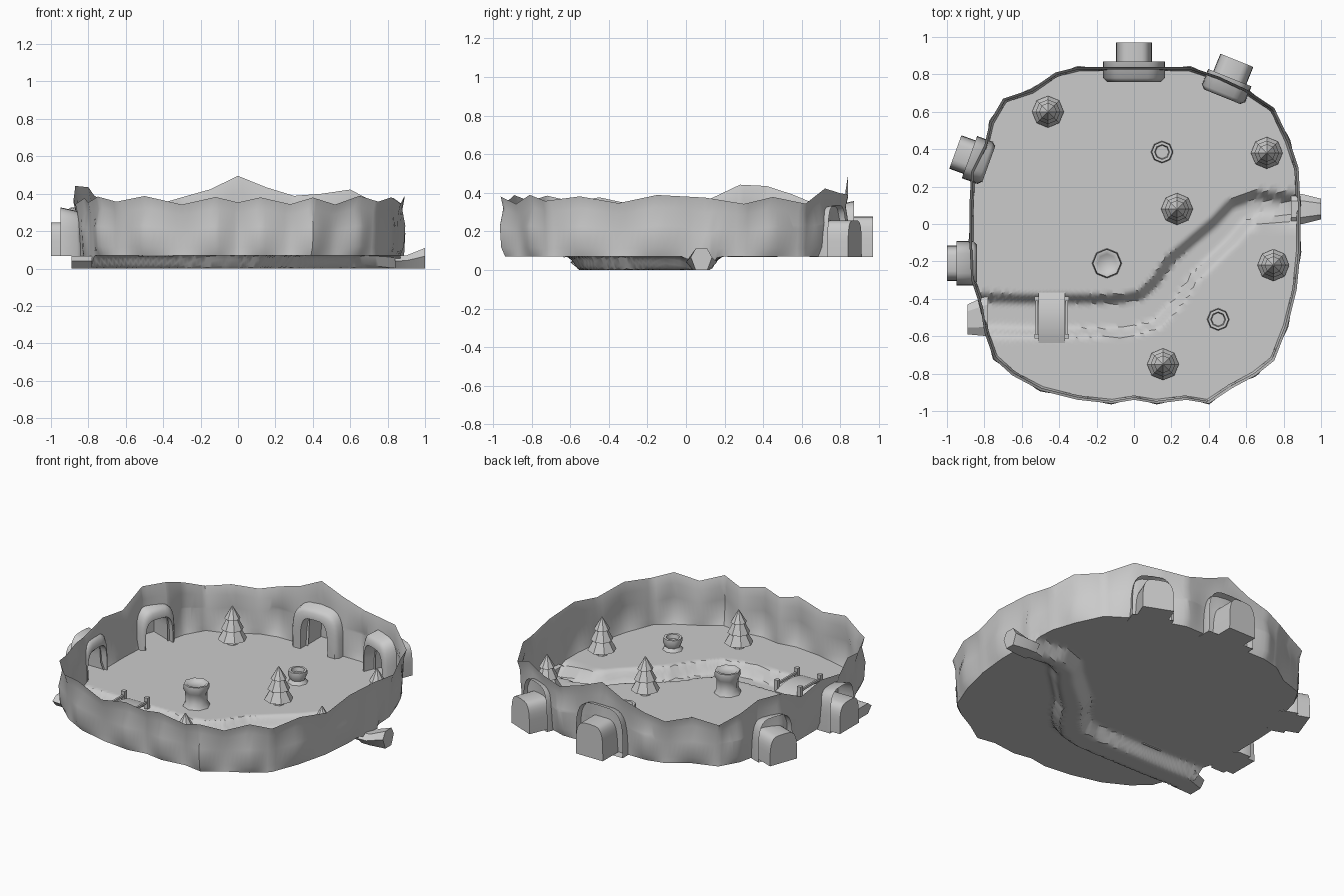
import bpy, bmesh, math, random
from mathutils import Vector
from mathutils.geometry import intersect_point_line

if "Cube" in bpy.data.objects:
    bpy.data.objects.remove(bpy.data.objects["Cube"])

random.seed(4)
FLOOR = 0.07
CENTRE = Vector((0, -0.05))

grey = bpy.data.materials.new("stone_grey")
grey.use_nodes = True
colour = (0.6, 0.6, 0.6, 1)
grey.diffuse_color = colour
for node in grey.node_tree.nodes:
    if node.type == 'BSDF_PRINCIPLED':
        node.inputs["Base Color"].default_value = colour
        node.inputs["Roughness"].default_value = 0.8


def finish(name, bm, angle=35, recalc=True):
    """Turn a bmesh into a shaded object."""
    if recalc:
        bmesh.ops.recalc_face_normals(bm, faces=bm.faces[:])
    mesh = bpy.data.meshes.new(name)
    bm.to_mesh(mesh)
    bm.free()
    mesh.materials.append(grey)
    obj = bpy.data.objects.new(name, mesh)
    bpy.context.collection.objects.link(obj)
    bpy.ops.object.select_all(action='DESELECT')
    obj.select_set(True)
    bpy.context.view_layer.objects.active = obj
    bpy.ops.object.shade_smooth_by_angle(angle=math.radians(angle))
    return obj


def loft(bm, rings, cap_start=False, cap_end=False):
    """Skin a list of closed rings of points."""
    rows = [[bm.verts.new(p) for p in ring] for ring in rings]
    for low, high in zip(rows, rows[1:]):
        for i in range(len(low)):
            j = (i + 1) % len(low)
            bm.faces.new((low[i], low[j], high[j], high[i]))
    if cap_start:
        bm.faces.new(rows[0][::-1])
    if cap_end:
        bm.faces.new(rows[-1])
    return rows


# Outline of the basin, in hundredths, anticlockwise from the left side
outline = [(89, 10), (88, 30), (83, 45), (75, 62), (60, 72), (45, 79), (30, 84),
           (15, 84), (0, 84), (-15, 84), (-30, 84), (-42, 81), (-55, 72), (-70, 67),
           (-77, 55), (-80, 42), (-87, 28), (-88, 10), (-88, -10), (-87, -30),
           (-82, -45), (-80, -58), (-75, -72), (-65, -81), (-50, -89), (-30, -94),
           (-12, -96), (0, -94), (12, -96), (28, -94), (40, -96), (52, -88),
           (65, -81), (75, -73), (82, -55), (87, -35), (89, -15)]
outline = [Vector(p) / 100 for p in outline]

# Tunnels: outer end, outward angle, height, depth, frame half width
tunnels = [((0, 0.97), 90, 0.21, 0.21, 0.165),
           ((0.55, 0.875), 68, 0.19, 0.21, 0.125),
           ((-0.955, 0.385), 160, 0.18, 0.19, 0.12),
           ((-1.0, -0.21), 180, 0.18, 0.16, 0.12)]
# Rim peaks: place, extra height, reach
peaks = [((0, 0.84), 0.11, 0.28), ((0.52, 0.75), 0.06, 0.22), ((-0.82, 0.38), 0.08, 0.2)]

river = [Vector((x / 100, y / 100, 0)) for x, y in
         ((-95, -48), (-60, -49), (-5, -49), (8, -46), (18, -36), (26, -24),
          (38, -13), (48, -4), (56, 5), (66, 9), (100, 8))]


def floor_height(p):
    """Floor level, dipping along the river bed."""
    p = Vector((p[0], p[1], 0))
    best = 9
    for a, b in zip(river, river[1:]):
        near, t = intersect_point_line(p, a, b)
        near = a.lerp(b, min(max(t, 0), 1))
        best = min(best, (p - near).length)
    width = 0.12 - 0.04 * min(max(p.x, 0), 0.8)
    t = min(max((width - best) / 0.06, 0), 1)
    return FLOOR * (1 - t * t * (3 - 2 * t))


def rim_height(p, i):
    h = 0.365 + 0.015 * (-1) ** i + random.uniform(-0.01, 0.01)
    for place, rise, reach in peaks:
        h += rise * max(0, 1 - ((p - Vector(place)).length / reach) ** 2)
    return h


# Finer outline with rim heights and scalloped bulges
STEPS = 6
heights = [rim_height(p, i) for i, p in enumerate(outline)]
edge = []
for i, p in enumerate(outline):
    j = (i + 1) % len(outline)
    for s in range(STEPS):
        t = s / STEPS
        bulge = 0.985 + 0.012 * math.cos(math.pi * (i + t))
        edge.append((p.lerp(outline[j], t), heights[i] * (1 - t) + heights[j] * t, bulge))


def scaled(p, k):
    return CENTRE + (p - CENTRE) * k


BASE = 0.975
# Floor with carved river bed
bm = bmesh.new()
RINGS = 46
rings = []
for r in range(1, RINGS + 1):
    ring = [scaled(p, BASE * r / RINGS) for p, h, b in edge]
    rings.append([(q.x, q.y, floor_height(q)) for q in ring])
rows = loft(bm, rings)
hub = bm.verts.new((CENTRE.x, CENTRE.y, floor_height(CENTRE)))
for i, v in enumerate(rows[0]):
    bm.faces.new((hub, v, rows[0][(i + 1) % len(edge)]))
finish("valley_floor", bm)

# Cliff wall around the floor
bm = bmesh.new()
rings = [[], [], [], [], []]
for p, h, b in edge:
    low = floor_height(scaled(p, BASE))
    for ring, k, t in zip(rings, (BASE, b, b + 0.008, 0.985, 1), (0, 0.15, 0.5, 0.8, 1)):
        q = scaled(p, k)
        ring.append((q.x, q.y, low + (h - low) * t))
loft(bm, rings)

# Doorways cut through the wall
for end, angle, height, depth, frame in tunnels:
    end = Vector((*end, 0))
    out = Vector((math.cos(math.radians(angle)), math.sin(math.radians(angle)), 0))
    side = Vector((-out.y, out.x, 0))
    top = Vector((0, 0, FLOOR + height * 0.84))
    half = 0.08
    for co, no in ((end + side * half, side), (end - side * half, side), (top, Vector((0, 0, 1)))):
        faces = [f for f in bm.faces if (f.calc_center_median() - end).length < 0.45]
        geom = {e for f in faces for e in (*f.verts, *f.edges)} | set(faces)
        bmesh.ops.bisect_plane(bm, geom=list(geom), plane_co=co, plane_no=no, dist=0.0001)
    gone = []
    for f in bm.faces:
        c = f.calc_center_median()
        if abs((c - end).dot(side)) < half and c.z < top.z and (c - end).length < 0.45:
            gone.append(f)
    bmesh.ops.delete(bm, geom=gone, context='FACES')
finish("cliff_wall", bm, 40, recalc=False)


# Tunnels with arched inner frames
def arch(end, out, u, half, height):
    side = Vector((-out.y, out.x, 0))
    points = []
    for k in range(17):
        t = math.pi * k / 16
        v = math.copysign(abs(math.cos(t)) ** 0.5, math.cos(t)) * half
        z = FLOOR - 0.003 + height * max(math.sin(t), 0) ** 0.5
        points.append(end + out * u + side * v + Vector((0, 0, z)))
    return points


for n, (end, angle, height, depth, frame) in enumerate(tunnels):
    out = Vector((math.cos(math.radians(angle)), math.sin(math.radians(angle)), 0))
    bm = bmesh.new()
    sections = ((0, 0.095, height), (-depth, 0.095, height), (-depth, frame - 0.02, height + 0.04),
                (-depth + 0.02, frame, height + 0.06), (-depth + 0.11, frame, height + 0.08))
    loft(bm, [arch(Vector((*end, 0)), out, *s) for s in sections], cap_start=True)
    finish(f"tunnel_{n + 1}", bm, 45)


# River mouths through the wall
def mouth(name, stations):
    bm = bmesh.new()
    rings = []
    for x, y, half, top in stations:
        shape = ((-1, 0.6), (-0.55, 1), (0.55, 1), (1, 0.6), (0.55, 0), (-0.55, 0))
        rings.append([(x, y + half * a, top * b) for a, b in shape])
    loft(bm, rings, cap_end=True)
    finish(name, bm, 20)


mouth("river_mouth_left", ((0.84, 0.08, 0.08, 0.068), (0.9, 0.08, 0.08, 0.07), (1.0, 0.08, 0.055, 0.11)))
mouth("river_mouth_right", ((-0.78, -0.49, 0.11, 0.066), (-0.89, -0.51, 0.08, 0.066)))


# Turned shapes for trees and stumps
def lathe(name, x, y, profile, sides=8, angle=30):
    bm = bmesh.new()
    rings = [[(x + r * math.cos(math.tau * k / sides), y + r * math.sin(math.tau * k / sides), FLOOR + z)
              for k in range(sides)] for r, z in profile]
    loft(bm, rings, True, True)
    finish(name, bm, angle)


tree = ((0.035, 0), (0.03, 0.03), (0.085, 0.03), (0.045, 0.1), (0.066, 0.095),
        (0.03, 0.165), (0.047, 0.16), (0.003, 0.235))
for n, (x, y) in enumerate(((-0.46, 0.6), (0.71, 0.38), (0.23, 0.08), (0.745, -0.22), (0.155, -0.75))):
    lathe(f"pine_tree_{n + 1}", x, y, tree)

lathe("large_stump", -0.145, -0.21, ((0.08, 0), (0.064, 0.03), (0.066, 0.09), (0.078, 0.11),
                                     (0.074, 0.14), (0.06, 0.14), (0.05, 0.13)), angle=50)
for n, (x, y) in enumerate(((0.15, 0.385), (0.45, -0.51))):
    lathe(f"small_stump_{n + 1}", x, y, ((0.06, 0), (0.045, 0.02), (0.058, 0.05), (0.055, 0.075),
                                         (0.04, 0.075), (0.035, 0.05)), angle=50)


# Footbridge over the river
def block(bm, centre, size):
    made = bmesh.ops.create_cube(bm, size=1)["verts"]
    for v in made:
        v.co = Vector(c * s for c, s in zip(v.co, size)) + Vector(centre)


bm = bmesh.new()
rings = []
for k in range(9):
    t = k / 4 - 1
    z = FLOOR + 0.005 + 0.025 * (1 - t * t)
    y = -0.5 + 0.135 * t
    rings.append([(-0.51, y, z), (-0.37, y, z), (-0.37, y, z - 0.012), (-0.51, y, z - 0.012)])
loft(bm, rings, True, True)
for x in (-0.52, -0.36):
    block(bm, (x, -0.5, 0.105), (0.012, 0.2, 0.014))
    for y in (-0.4, -0.6):
        block(bm, (x, y, 0.1), (0.025, 0.025, 0.07))
finish("footbridge", bm)
